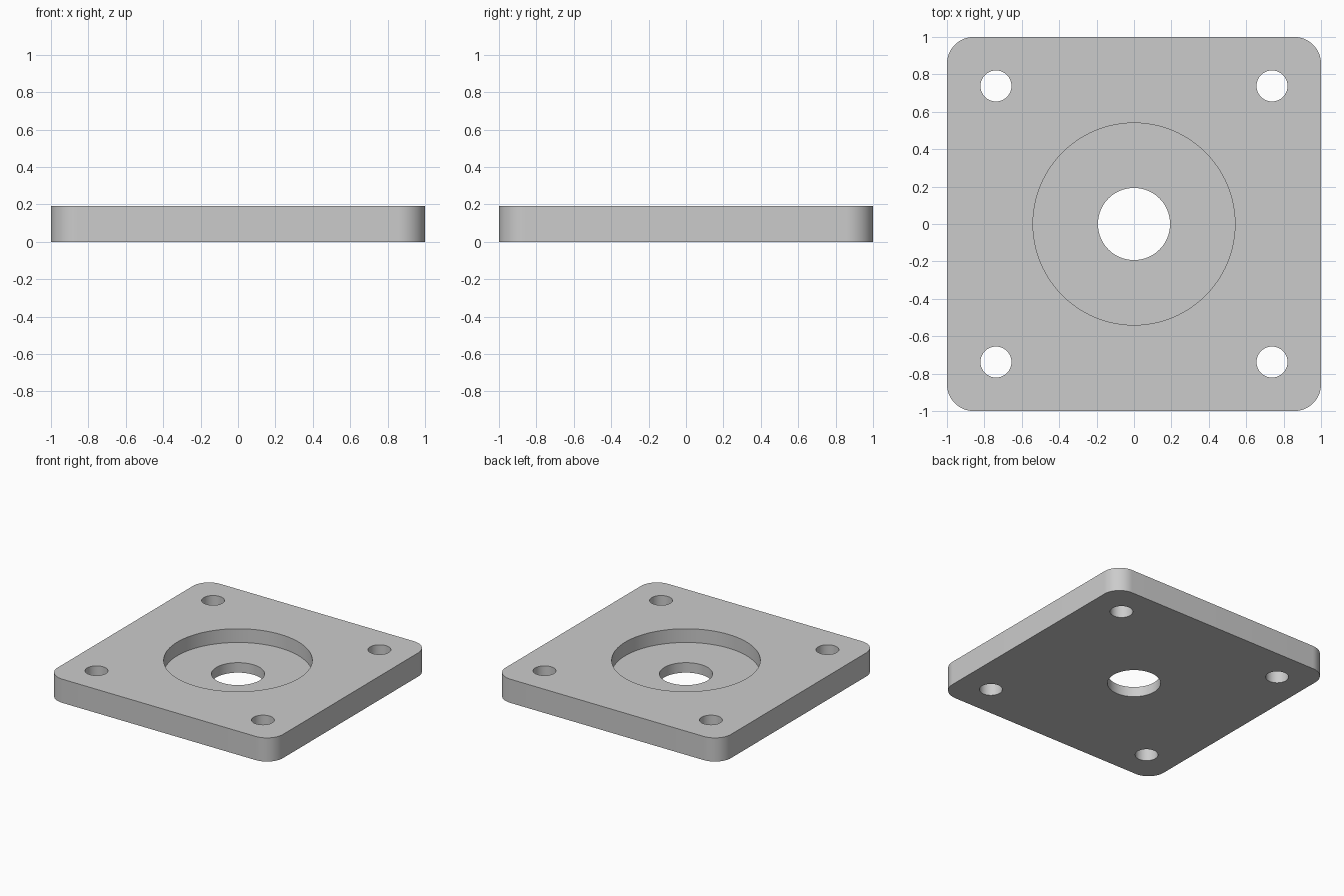
import bpy
import bmesh
from math import radians

THICKNESS = 0.19
CORNER = 0.143
FLOOR = 0.08
BOLT = 0.738

if "Cube" in bpy.data.objects:
    bpy.data.objects.remove(bpy.data.objects["Cube"])

grey = bpy.data.materials.new("plain grey")
grey.use_nodes = True
colour = (0.6, 0.6, 0.6, 1)
grey.diffuse_color = colour
grey.node_tree.nodes["Principled BSDF"].inputs["Base Color"].default_value = colour

# Square plate with rounded vertical corners
bm = bmesh.new()
bmesh.ops.create_cube(bm, size=1)
for v in bm.verts:
    v.co = (v.co.x * 2, v.co.y * 2, (v.co.z + 0.5) * THICKNESS)
uprights = [e for e in bm.edges if abs(e.verts[0].co.z - e.verts[1].co.z) > 0.1]
bmesh.ops.bevel(bm, geom=uprights, offset=CORNER, segments=16, profile=0.5, affect='EDGES')
mesh = bpy.data.meshes.new("mounting_plate")
bm.to_mesh(mesh)
bm.free()
mesh.materials.append(grey)
plate = bpy.data.objects.new("mounting_plate", mesh)
bpy.context.collection.objects.link(plate)
bpy.context.view_layer.objects.active = plate


def drill(name, x, y, radius, bottom, sides):
    """Cut a round hole from the top of the plate down to the given height."""
    top = THICKNESS + 0.1
    bpy.ops.mesh.primitive_cylinder_add(vertices=sides, radius=radius, depth=top - bottom,
                                        location=(x, y, (top + bottom) / 2))
    cutter = bpy.context.object
    cutter.name = name
    cutter.hide_render = True
    cutter.data.materials.append(grey)
    bpy.context.view_layer.objects.active = plate
    cut = plate.modifiers.new(name, 'BOOLEAN')
    cut.operation = 'DIFFERENCE'
    cut.solver = 'EXACT'
    cut.object = cutter
    bpy.ops.object.modifier_apply(modifier=cut.name)
    bpy.data.objects.remove(cutter)


# Round recess, central bore and four bolt holes
drill("recess_cutter", 0, 0, 0.54, FLOOR, 96)
drill("bore_cutter", 0, 0, 0.193, -0.1, 64)
for sx in (-1, 1):
    for sy in (-1, 1):
        drill("bolt_hole_cutter", sx * BOLT, sy * BOLT, 0.083, -0.1, 48)

# Smooth the round walls, keep the rims sharp
bpy.ops.object.select_all(action='DESELECT')
plate.select_set(True)
bpy.context.view_layer.objects.active = plate
bpy.ops.object.shade_smooth_by_angle(angle=radians(30))
